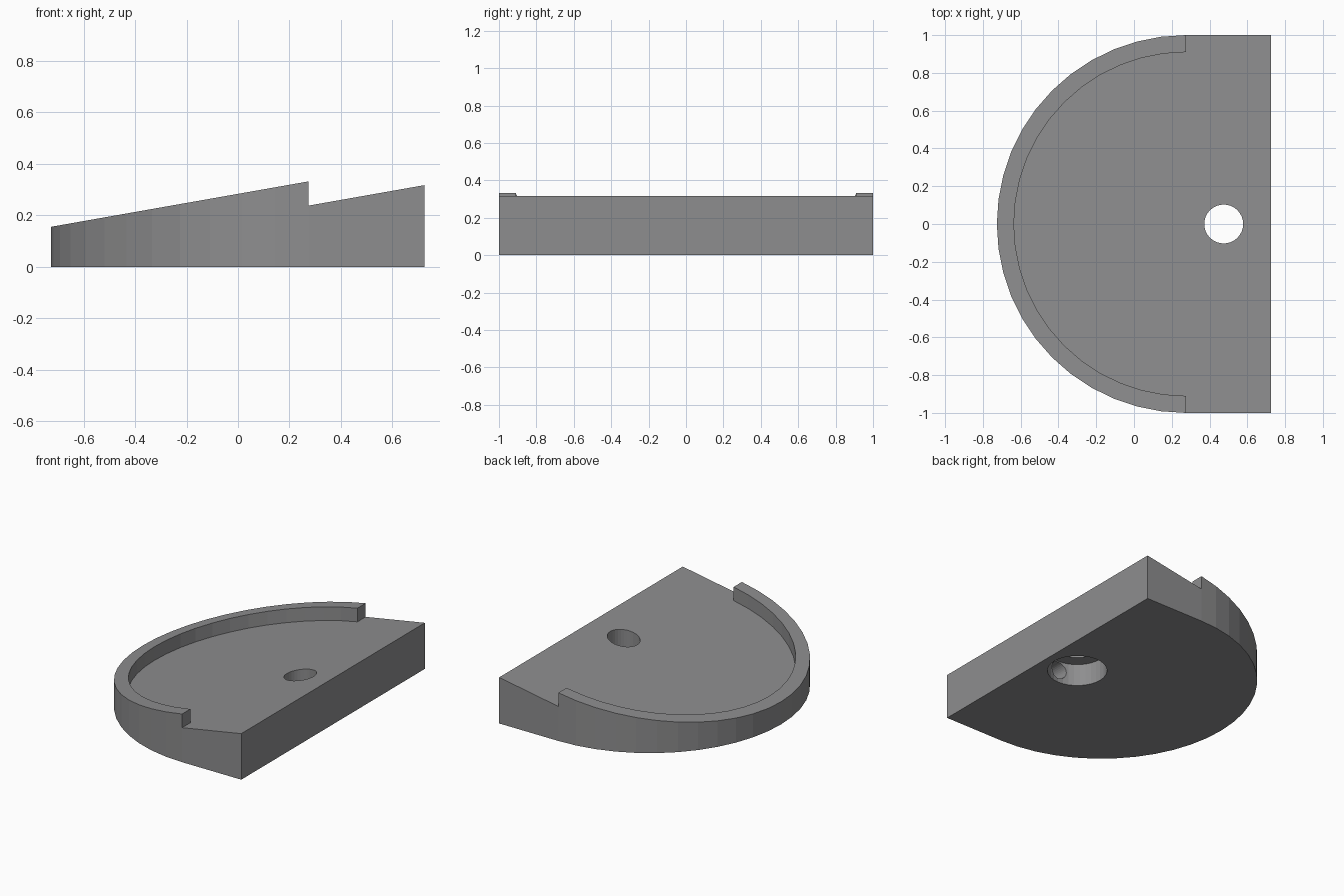
import bpy, bmesh, math

if "Cube" in bpy.data.objects:
    bpy.data.objects.remove(bpy.data.objects["Cube"])

ARC_X = 0.274                 # centre of the round end
BACK_X = 0.725                # flat straight edge
SLOPE = math.tan(math.radians(10))
STEPS = 24                    # facets on the half circle


def floor_z(x):
    return 0.238 + SLOPE * (x - ARC_X)


def rim_z(x):
    return floor_z(x) + 0.094


def half_circle(r):
    return [(ARC_X + r * math.cos(a), r * math.sin(a))
            for a in (math.pi / 2 + math.pi * i / STEPS for i in range(STEPS + 1))]


def prism(name, outline, low, high):
    """Vertical prism whose bottom and top heights are functions of x."""
    bm = bmesh.new()
    bottom = [bm.verts.new((x, y, low(x))) for x, y in outline]
    top = [bm.verts.new((x, y, high(x))) for x, y in outline]
    bm.faces.new(bottom[::-1])
    bm.faces.new(top)
    n = len(outline)
    for i in range(n):
        j = (i + 1) % n
        bm.faces.new((bottom[i], bottom[j], top[j], top[i]))
    bmesh.ops.recalc_face_normals(bm, faces=bm.faces)
    mesh = bpy.data.meshes.new(name)
    bm.to_mesh(mesh)
    bm.free()
    ob = bpy.data.objects.new(name, mesh)
    bpy.context.collection.objects.link(ob)
    return ob


def rod(name, r, depth, loc, rot=(0, 0, 0)):
    bpy.ops.mesh.primitive_cylinder_add(vertices=32, radius=r, depth=depth,
                                        location=loc, rotation=rot)
    bpy.context.object.name = name
    return bpy.context.object


def cut(target, cutter):
    cutter.hide_render = True
    cutter.hide_set(True)
    mod = target.modifiers.new(cutter.name, 'BOOLEAN')
    mod.operation = 'DIFFERENCE'
    mod.solver = 'EXACT'
    mod.object = cutter
    bpy.context.view_layer.objects.active = target
    bpy.ops.object.modifier_apply(modifier=mod.name)
    bpy.data.objects.remove(cutter, do_unlink=True)


# D-shaped wedge block, up to the rim height
base = prism("wedge_base", half_circle(1.0) + [(BACK_X, -1), (BACK_X, 1)],
             lambda x: 0.0, rim_z)

# sloped recess that leaves the curved rim standing
recess = [(ARC_X, 1.2)] + half_circle(0.91) + [(ARC_X, -1.2), (1.0, -1.2), (1.0, 1.2)]
cut(base, prism("recess_cutter", recess, floor_z, lambda x: rim_z(x) + 0.2))

# through hole, wider counterbore from below, blind side hole in its wall
HOLE_X = 0.475
cut(base, rod("hole_cutter", 0.103, 1.0, (HOLE_X, 0, 0.2)))
cut(base, rod("counterbore_cutter", 0.191, 0.4, (HOLE_X, 0, 0.155 - 0.2)))
cut(base, rod("side_hole_cutter", 0.06, 0.3, (HOLE_X, -0.25, 0.088),
              (math.pi / 2, 0, 0)))

# dark grey finish
dark = bpy.data.materials.new("dark_grey")
dark.diffuse_color = (0.27, 0.27, 0.275, 1)
dark.use_nodes = True
dark.node_tree.nodes["Principled BSDF"].inputs["Base Color"].default_value = dark.diffuse_color
base.data.materials.clear()
base.data.materials.append(dark)
